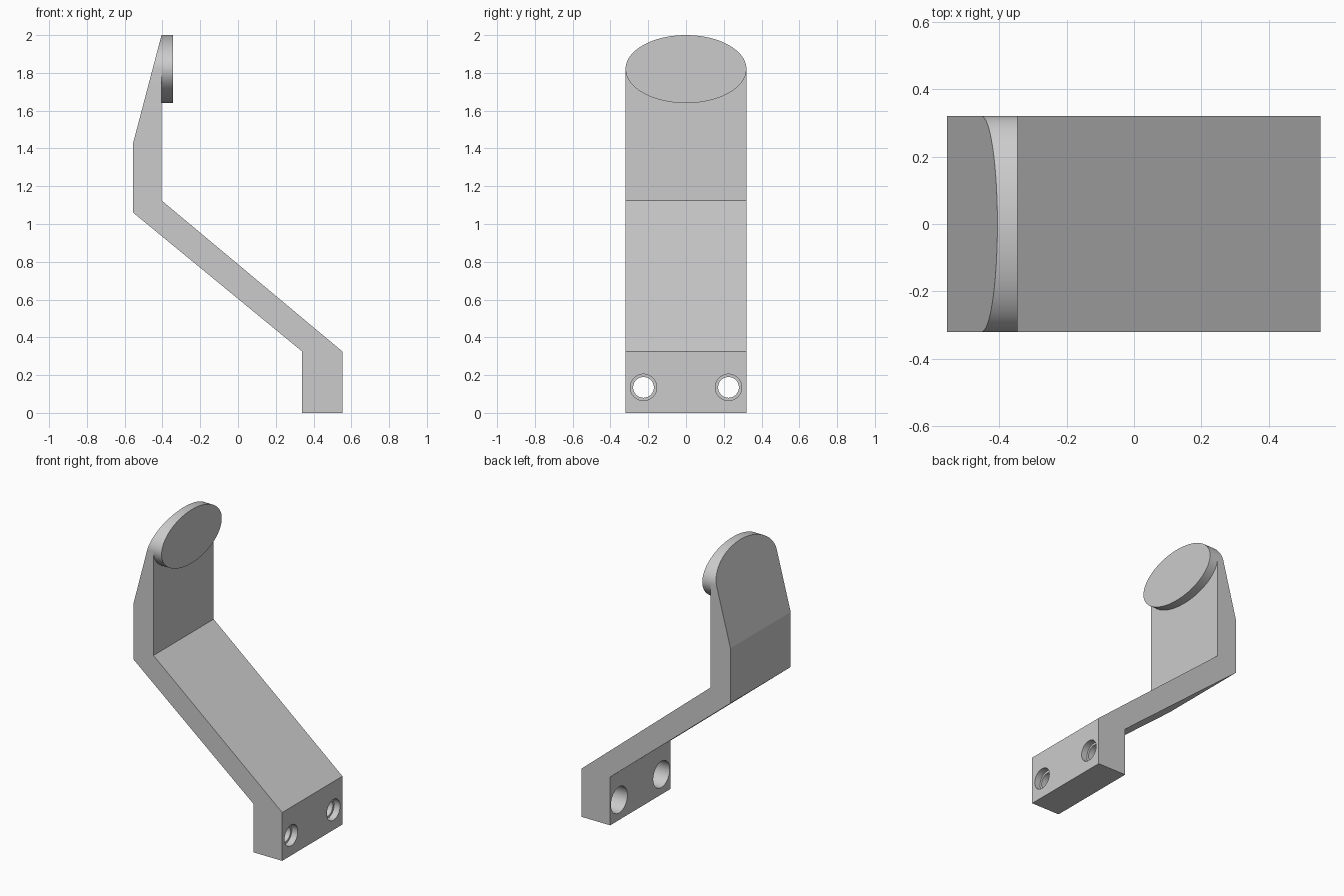
import bpy
import bmesh
from math import sin, cos, pi, radians
from mathutils import Vector

cube = bpy.data.objects.get("Cube")
if cube:
    bpy.data.objects.remove(cube, do_unlink=True)

grey = bpy.data.materials.new("plain grey")
grey.use_nodes = True
colour = (0.6, 0.6, 0.6, 1)
grey.diffuse_color = colour
grey.node_tree.nodes["Principled BSDF"].inputs["Base Color"].default_value = colour

HALF = 0.32                    # half width of the bracket
PAD_Z, PAD_RISE = 1.82, 0.18   # centre and half height of the oval pad
FACE = -0.405                  # front plane of the upright


def prism(name, points, direction):
    """Extrude a closed outline along a vector."""
    bm = bmesh.new()
    base = bm.faces.new([bm.verts.new(p) for p in points])
    made = bmesh.ops.extrude_face_region(bm, geom=[base])["geom"]
    moved = [v for v in made if isinstance(v, bmesh.types.BMVert)]
    bmesh.ops.translate(bm, verts=moved, vec=Vector(direction))
    return finish(name, bm)


def lathe(name, profile, y, z, steps=48):
    """Turn (x, radius) pairs around an axis parallel to x."""
    bm = bmesh.new()
    rings = [[bm.verts.new((x, y + r * cos(2 * pi * i / steps),
                            z + r * sin(2 * pi * i / steps)))
              for i in range(steps)] for x, r in profile]
    for a, b in zip(rings, rings[1:]):
        for i in range(steps):
            j = (i + 1) % steps
            bm.faces.new((a[i], a[j], b[j], b[i]))
    bm.faces.new(rings[0])
    bm.faces.new(rings[-1])
    return finish(name, bm)


def finish(name, bm):
    bmesh.ops.recalc_face_normals(bm, faces=bm.faces[:])
    mesh = bpy.data.meshes.new(name)
    bm.to_mesh(mesh)
    bm.free()
    mesh.materials.append(grey)
    obj = bpy.data.objects.new(name, mesh)
    bpy.context.collection.objects.link(obj)
    return obj


def select(obj):
    bpy.ops.object.select_all(action='DESELECT')
    obj.select_set(True)
    bpy.context.view_layer.objects.active = obj


def cut(obj, cutter, operation):
    """Apply a boolean, then drop the cutter."""
    cutter.hide_render = True
    mod = obj.modifiers.new("cut", 'BOOLEAN')
    mod.operation = operation
    mod.solver = 'EXACT'
    mod.object = cutter
    select(obj)
    bpy.ops.object.modifier_apply(modifier=mod.name)
    bpy.data.objects.remove(cutter, do_unlink=True)


def oval(x, start, end, steps):
    return [(x, HALF * cos(start + (end - start) * i / steps),
             PAD_Z + PAD_RISE * sin(start + (end - start) * i / steps))
            for i in range(steps + 1)]


# Cranked arm: foot, sloping strut and tapered upright in one side profile
side = [(0.34, 0), (0.553, 0), (0.553, 0.325), (FACE, 1.125),
        (FACE, 2), (-0.555, 1.43), (-0.555, 1.06), (0.34, 0.325)]
arm = prism("bracket_arm", [(x, -HALF, z) for x, z in side], (0, 2 * HALF, 0))

# Round off the top of the upright
outline = [(-1, -HALF, 1.5), (-1, HALF, 1.5)] + oval(-1, 0, pi, 48)
lower = prism("rounding_cutter", outline, (2, 0, 0))
block = prism("top_block", [(-1, -1, 1.6), (-1, 1, 1.6), (-1, 1, 3), (-1, -1, 3)],
              (2, 0, 0))
cut(block, lower, 'DIFFERENCE')
cut(arm, block, 'DIFFERENCE')

# Stepped screw holes through the foot
bore = [(0.3, 0.088), (0.46, 0.088), (0.46, 0.055),
        (0.51, 0.055), (0.51, 0.07), (0.6, 0.07)]
for y in (-0.225, 0.225):
    cut(arm, lathe("hole_cutter", bore, y, 0.135), 'DIFFERENCE')

# Oval pad on the front of the upright
pad = prism("oval_pad", oval(FACE, 0, 2 * pi, 96)[:-1], (0.06, 0, 0))

for obj in (arm, pad):
    select(obj)
    bpy.ops.object.shade_smooth_by_angle(angle=radians(12))
